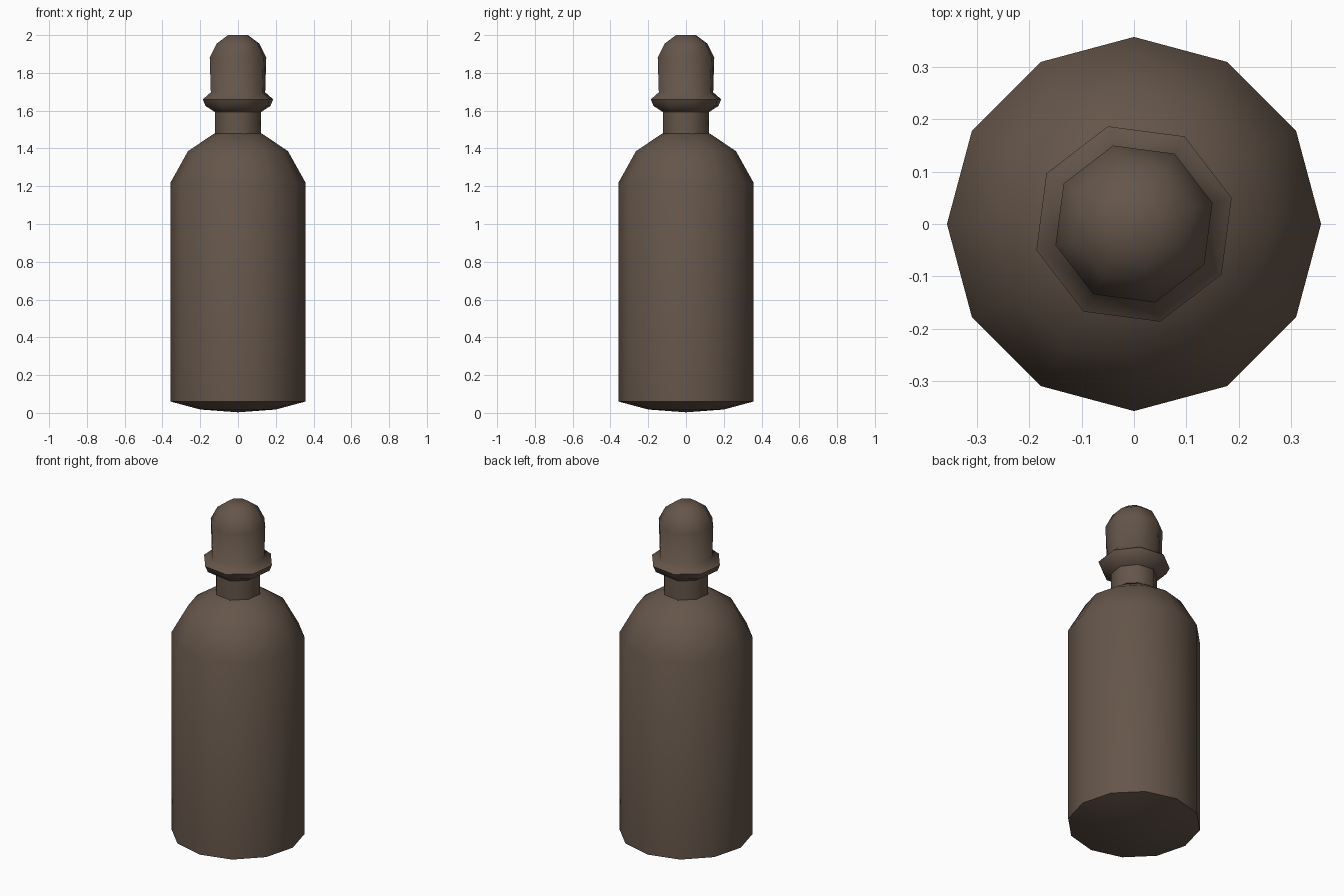
import bpy, bmesh, math

if "Cube" in bpy.data.objects:
    bpy.data.objects.remove(bpy.data.objects["Cube"])

# Single flat colour
brown = bpy.data.materials.new("dark brown glass")
brown.diffuse_color = (0.13, 0.092, 0.068, 1)
brown.use_nodes = True
brown.node_tree.nodes["Principled BSDF"].inputs["Base Color"].default_value = brown.diffuse_color


def lathe(name, profile, sides, turn):
    """Spin a (radius, height) profile round z; radius 0 makes a pole."""
    bm = bmesh.new()
    rings = []
    for r, z in profile:
        if r == 0:
            rings.append([bm.verts.new((0, 0, z))] * sides)
        else:
            angles = [turn + 2 * math.pi * i / sides for i in range(sides)]
            rings.append([bm.verts.new((r * math.cos(a), r * math.sin(a), z))
                          for a in angles])
    for low, high in zip(rings, rings[1:]):
        for i in range(sides):
            j = (i + 1) % sides
            corners = [low[i], low[j], high[j], high[i]]
            bm.faces.new(list(dict.fromkeys(corners)))
    # Close a flat top or bottom
    if profile[-1][0] > 0:
        bm.faces.new(rings[-1])
    if profile[0][0] > 0:
        bm.faces.new(rings[0][::-1])
    bmesh.ops.recalc_face_normals(bm, faces=bm.faces)
    mesh = bpy.data.meshes.new(name)
    bm.to_mesh(mesh)
    bm.free()
    mesh.materials.append(brown)
    ob = bpy.data.objects.new(name, mesh)
    bpy.context.collection.objects.link(ob)
    bpy.ops.object.select_all(action='DESELECT')
    ob.select_set(True)
    bpy.context.view_layer.objects.active = ob
    bpy.ops.object.shade_smooth_by_angle(angle=math.radians(50))
    return ob


# Twelve-sided body with domed base and rounded shoulder
lathe("bottle_body", [(0, 0.003), (0.2, 0.018), (0.357, 0.06), (0.357, 1.22),
                      (0.265, 1.385), (0.125, 1.48)], 12, 0)

# Eight-sided neck, flared collar and rounded stopper in one profile
lathe("neck_collar_and_stopper",
      [(0.126, 1.45), (0.126, 1.592), (0.178, 1.625), (0.193, 1.66),
       (0.149, 1.697), (0.155, 1.88), (0.117, 1.955), (0.055, 2.0)],
      8, math.radians(15))
